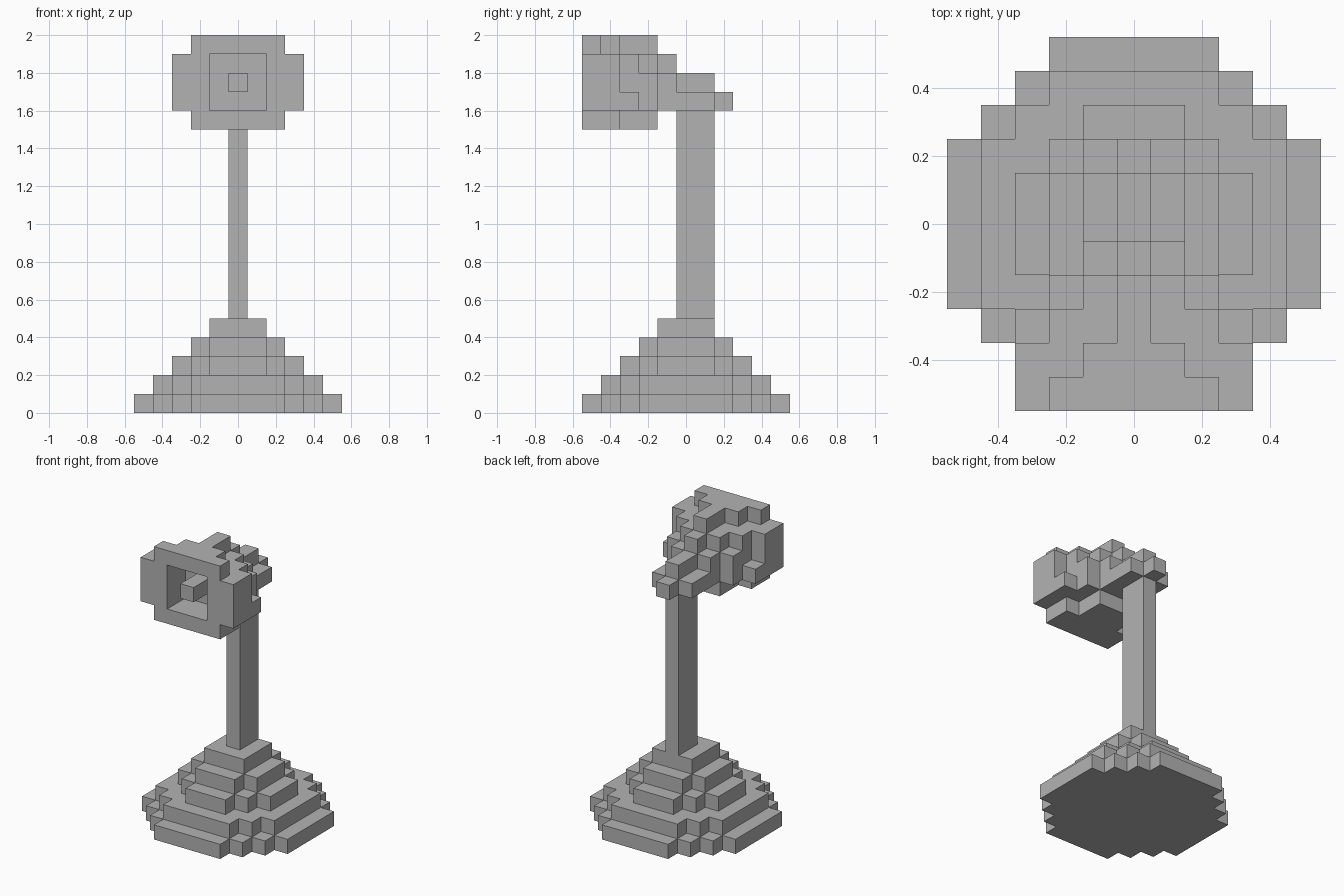
import bpy
import bmesh
from math import radians

if "Cube" in bpy.data.objects:
    bpy.data.objects.remove(bpy.data.objects["Cube"], do_unlink=True)

U = 0.1  # block size

grey = bpy.data.materials.new("plain grey")
grey.use_nodes = True
colour = (0.45, 0.45, 0.45, 1)
grey.diffuse_color = colour
grey.node_tree.nodes["Principled BSDF"].inputs["Base Color"].default_value = colour


def slab(half_x, y0, y1, z0, z1):
    """Cells of a block that is symmetric in x; all limits are inclusive."""
    return {(x, y, z) for x in range(-half_x, half_x + 1)
            for y in range(y0, y1 + 1) for z in range(z0, z1 + 1)}


def build(name, cells):
    """Make one object from the outer skin of a set of cells."""
    bm = bmesh.new()
    verts = {}

    def vert(p):
        if p not in verts:
            x, y, z = p
            verts[p] = bm.verts.new(((x - 0.5) * U, (y - 0.5) * U, z * U))
        return verts[p]

    for cell in sorted(cells):
        for axis in range(3):
            for side in (0, 1):
                near = list(cell)
                near[axis] += 2 * side - 1
                if tuple(near) in cells:
                    continue
                loop = []
                for a, b in ((0, 0), (1, 0), (1, 1), (0, 1)):
                    p = list(cell)
                    p[axis] += side
                    p[(axis + 1) % 3] += a
                    p[(axis + 2) % 3] += b
                    loop.append(vert(tuple(p)))
                bm.faces.new(loop if side else loop[::-1])
    bmesh.ops.dissolve_limit(bm, angle_limit=radians(1),
                             verts=bm.verts[:], edges=bm.edges[:])
    mesh = bpy.data.meshes.new(name)
    bm.to_mesh(mesh)
    bm.free()
    mesh.materials.append(grey)
    obj = bpy.data.objects.new(name, mesh)
    bpy.context.collection.objects.link(obj)
    return obj


# Stepped round base: each layer is a stack of (half width, half depth) slabs
base_layers = [
    [(5, 2), (4, 3), (3, 4), (2, 5)],
    [(4, 2), (3, 3), (2, 4)],
    [(3, 1), (2, 2), (1, 3)],
    [(2, 1), (1, 2)],
    [(1, 1)],
]
base = set()
for z, layer in enumerate(base_layers):
    for hx, hy in layer:
        base |= slab(hx, -hy, hy, z, z)
build("base", base)

# Upright post
build("post", slab(0, 0, 1, 5, 15))

# Lamp head: per layer, (half width, last row towards the back)
head_layers = {
    15: [(2, -4), (1, -2)],
    16: [(3, -3), (2, -2), (1, 1), (0, 2)],
    17: [(3, -4), (2, -2), (1, -1), (0, 1)],
    18: [(3, -4), (2, -3), (1, -2), (0, -1)],
    19: [(2, -5), (1, -4), (0, -2)],
}
head = set()
for z, rows in head_layers.items():
    for hx, back in rows:
        head |= slab(hx, -5, back, z, z)
head -= slab(1, -5, -4, 16, 18)  # open front
build("lamp_head", head)

# Bulb inside the opening
build("bulb", slab(0, -5, -4, 17, 17))
